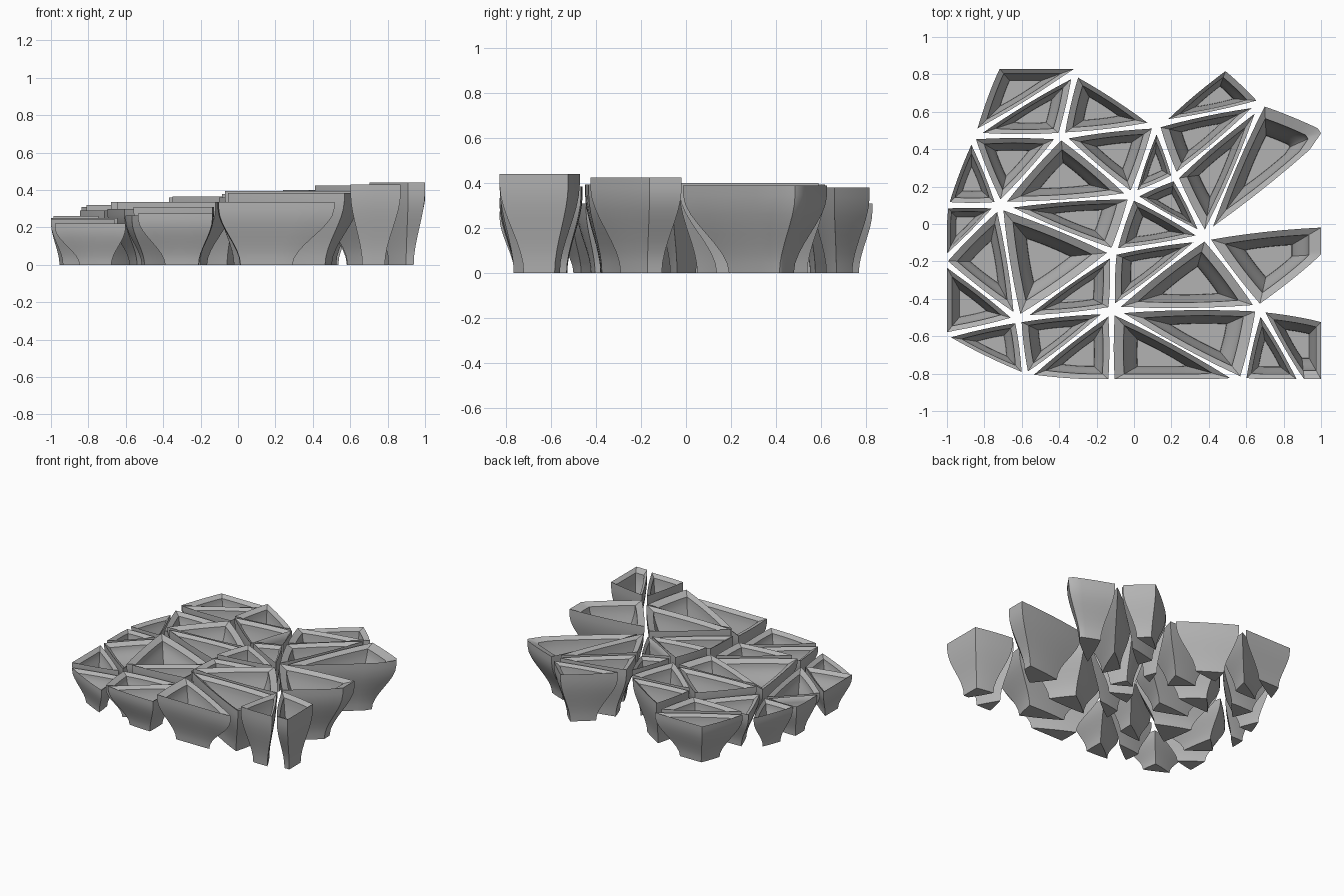
import bpy
import bmesh
from math import radians
from mathutils import Vector

default = bpy.data.objects.get("Cube")
if default:
    bpy.data.objects.remove(default, do_unlink=True)

GAP = 0.017          # half the slit between neighbouring cups
BULGE = 0.016        # outward bow of each side, relative to its length
SIDE_STEPS = 6
WALL_STEPS = 9
FOOT, LIP, FLOOR = 0.45, 0.76, 0.42    # ring sizes relative to the rim
FLOOR_HEIGHT = 0.3
LIP_DROP = 0.022
HALF_X, HALF_Y = 1.0, 0.83

# Junctions where the slits between cups meet
junctions = dict(
    A=(-.73, .85), a=(-.26, .85), B=(-.31, .81), C=(-.87, .47),
    D=(-.39, .47), E=(.12, .53), F=(-.72, .1), G=(-1.01, .1),
    H=(-1.02, -.2), I=(-1.03, -.6), J=(-.62, -.51), K=(-.58, -.82),
    L=(-.12, -.46), M=(-.12, -.85), N=(.58, -.84), O=(.67, -.45),
    P=(.38, -.07), Q=(.22, .25), R=(-.11, -.15), S=(-.01, .15),
    T=(.69, .65), U=(.49, .84), V=(1.07, .49), w=(1.02, 0),
    W=(1.02, -.17), X=(1.02, -.51), x=(1.02, -.85), Y=(.9, -.85),
)

# Each cup: its corner junctions and its height
cups = dict(
    AaC=.31, CBD=.32, BED=.36, CDF=.29, CFG=.26, DSF=.335, DES=.365,
    EQS=.385, UTE=.38, ETQ=.395, TVP=.39, TPQ=.4, SQP=.39, SPR=.38,
    FSR=.335, FRJ=.3, GFH=.25, FJH=.25, HJI=.245, IJK=.22, JLK=.265,
    RLJ=.31, KLM=.275, LMN=.335, LON=.385, POL=.395, RPL=.36,
    PwWO=.425, OXxY=.44, OYN=.43,
)


def make_material(name, colour):
    mat = bpy.data.materials.new(name)
    mat.use_nodes = True
    mat.diffuse_color = colour
    for node in mat.node_tree.nodes:
        if node.type == 'BSDF_PRINCIPLED':
            node.inputs["Base Color"].default_value = colour
    return mat


def ease(t):
    t = max(0.0, min(1.0, t))
    return t * t * (3 - 2 * t)


def left_normal(a, b):
    d = (b - a).normalized()
    return Vector((-d.y, d.x))


def area_and_centre(points):
    total, centre = 0.0, Vector((0, 0))
    for p, q in zip(points, points[1:] + points[:1]):
        cross = p.x * q.y - q.x * p.y
        total += cross
        centre += (p + q) * cross
    return total, centre / (3 * total)


def inset(points, distance):
    result = []
    for i, p in enumerate(points):
        n1 = left_normal(points[i - 1], p)
        n2 = left_normal(p, points[(i + 1) % len(points)])
        result.append(p + (n1 + n2) * distance / (1 + n1.dot(n2)))
    return result


def rim_outline(names):
    """Inset polygon with gently bowed sides, trimmed to the block's bounds."""
    corners = [Vector(junctions[n]) for n in names]
    if area_and_centre(corners)[0] < 0:
        corners.reverse()
    corners = inset(corners, GAP)
    outline = []
    for a, b in zip(corners, corners[1:] + corners[:1]):
        out = -left_normal(a, b) * (b - a).length * BULGE
        for k in range(SIDE_STEPS):
            t = k / SIDE_STEPS
            p = a.lerp(b, t) + out * 4 * t * (1 - t)
            outline.append(Vector((max(-HALF_X, min(HALF_X, p.x)),
                                   max(-HALF_Y, min(HALF_Y, p.y)))))
    return outline


def cup_profile(height):
    """Ring sizes and heights: foot, flared wall, sloped lip, hollow, floor."""
    rings = []
    for k in range(WALL_STEPS + 1):
        t = k / WALL_STEPS
        rings.append((FOOT + (1 - FOOT) * ease(t / 0.9), t * height))
    top, bottom = height - LIP_DROP, FLOOR_HEIGHT * height
    for k in range(WALL_STEPS + 1):
        t = 1 - k / WALL_STEPS
        rings.append((FLOOR + (LIP - FLOOR) * ease(t),
                      bottom + (top - bottom) * t))
    return rings


def make_cup(name, corner_names, height, material):
    outline = rim_outline(corner_names)
    centre = area_and_centre(outline)[1]
    bm = bmesh.new()
    rings = []
    for size, z in cup_profile(height):
        flat = [centre + (p - centre) * size for p in outline]
        rings.append([bm.verts.new((p.x, p.y, z)) for p in flat])
    count = len(outline)
    for low, high in zip(rings, rings[1:]):
        for i in range(count):
            j = (i + 1) % count
            bm.faces.new((low[i], low[j], high[j], high[i]))
    bm.faces.new(rings[0][::-1])
    bm.faces.new(rings[-1])
    for face in bm.faces:
        face.smooth = True
    mesh = bpy.data.meshes.new(name)
    bm.to_mesh(mesh)
    bm.free()
    mesh.set_sharp_from_angle(angle=radians(32))
    mesh.materials.append(material)
    obj = bpy.data.objects.new(name, mesh)
    bpy.context.scene.collection.objects.link(obj)


grey = make_material("plain_grey", (0.45, 0.45, 0.45, 1))
for number, (corner_names, height) in enumerate(cups.items(), 1):
    make_cup(f"flared_cup_{number}", corner_names, height, grey)
